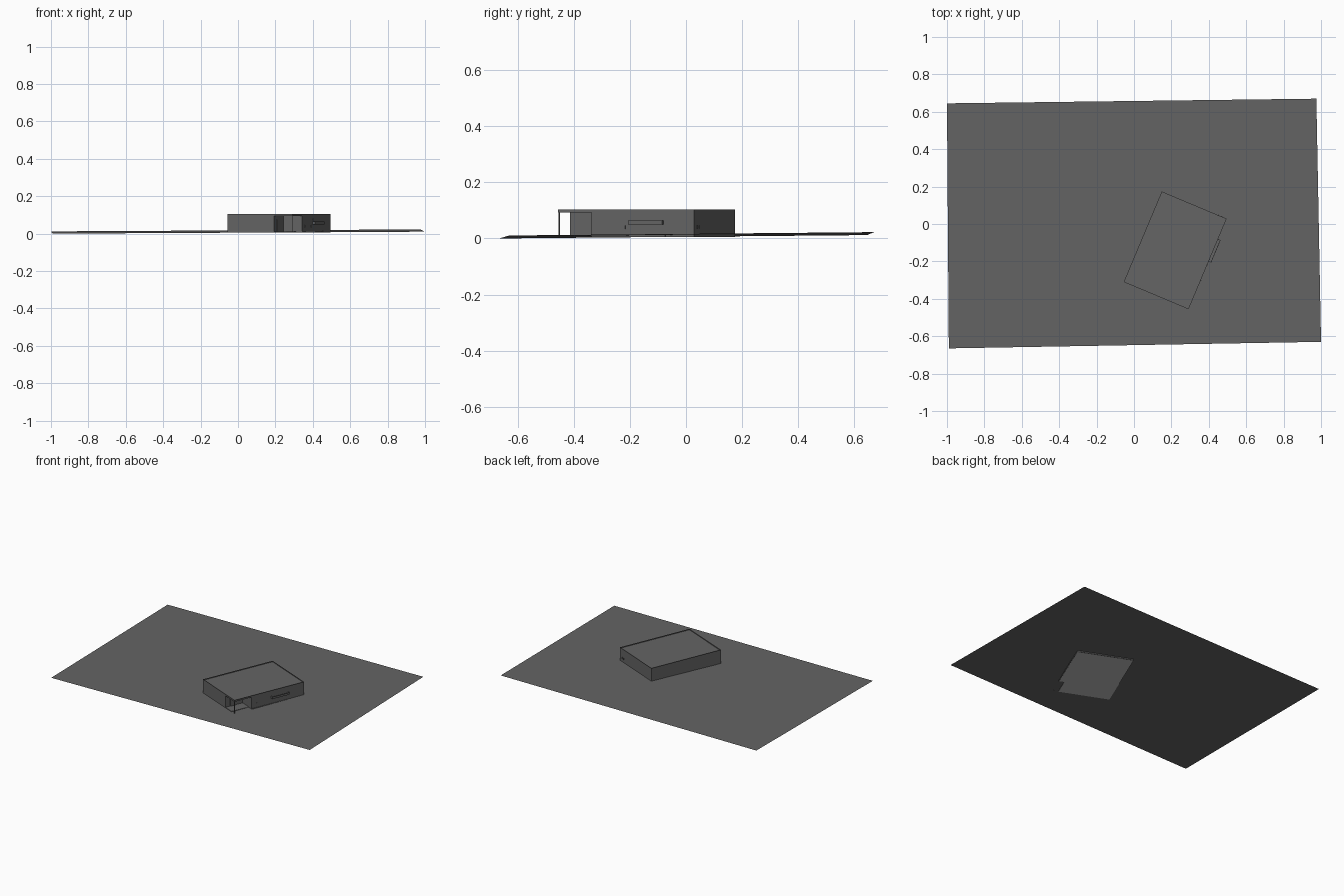
import bpy, bmesh, math
from mathutils import Matrix

if "Cube" in bpy.data.objects:
    bpy.data.objects.remove(bpy.data.objects["Cube"])


def material(name, value):
    m = bpy.data.materials.new(name)
    m.diffuse_color = (value, value, value, 1)
    m.use_nodes = True
    m.node_tree.nodes["Principled BSDF"].inputs["Base Color"].default_value = m.diffuse_color
    return m


grey = material("mid_grey", 0.128)
light = material("light_grey", 0.52)

# Local building frame: u along the short front, v along the long side
U, V = 0.376, 0.525
PLACE = Matrix.Translation((-0.055, -0.31, 0)) @ Matrix.Rotation(math.radians(-22.8), 4, 'Z')
NU, NV = 0.108, 0.13   # porch recess at the front right corner
BASE, ROOF, TOP = 0.006, 0.098, 0.104


def finish(bm, name, matrix=PLACE, mat=grey):
    me = bpy.data.meshes.new(name)
    bm.to_mesh(me)
    bm.free()
    me.materials.append(mat)
    ob = bpy.data.objects.new(name, me)
    ob.matrix_world = matrix
    bpy.context.collection.objects.link(ob)
    return ob


def box(name, u0, u1, v0, v1, z0, z1):
    bm = bmesh.new()
    bmesh.ops.create_cube(bm, size=1)
    for v in bm.verts:
        v.co = (u0 + (v.co.x + .5) * (u1 - u0),
                v0 + (v.co.y + .5) * (v1 - v0),
                z0 + (v.co.z + .5) * (z1 - z0))
    return finish(bm, name)


def sheet(name, pts, z, mat):
    bm = bmesh.new()
    bm.faces.new([bm.verts.new((x, y, z)) for x, y in reversed(pts)])
    return finish(bm, name, mat=mat)


def walls(name, pts, z0, z1):
    bm = bmesh.new()
    lo = [bm.verts.new((x, y, z0)) for x, y in pts]
    hi = [bm.verts.new((x, y, z1)) for x, y in pts]
    n = len(pts)
    for i in range(n):
        j = (i + 1) % n
        bm.faces.new((lo[i], lo[j], hi[j], hi[i]))
    return finish(bm, name)


# Gently tilted site plate, a single thin sheet
bm = bmesh.new()
corners = [(-.99, -.665, 0), (1, -.63, .0105), (.975, .67, .0225), (-1, .645, .012)]
bm.faces.new([bm.verts.new(c) for c in corners])
finish(bm, "site_plate", Matrix.Identity(4))

# Main volume with the corner cut away
walls("outer_walls", [(0, 0), (U - NU, 0), (U - NU, NV), (U, NV), (U, V), (0, V)], BASE, ROOF - .003)

# Pale floor, reaching just below the site plate
step = 0.035
sheet("floor", [(0, 0), (U - step, 0), (U - step, NV), (U, NV), (U, V), (0, V)], BASE - .0005, light)

# Porch slab, corner post and door
box("porch_slab", U - NU, U - step, 0, NV, .0065, .012)
box("corner_post", U - .005, U - .001, .001, .005, .006, .094)
box("porch_door", U - NU, U - NU + .003, .035, .085, .012, .075)

# Roof slab and thin parapet
box("roof", 0, U, 0, V, ROOF - .005, ROOF)
t = .002
for name, a in {"front_parapet": (0, U, 0, t), "back_parapet": (0, U, V - t, V),
                "left_parapet": (0, t, t, V - t), "right_parapet": (U - t, U, t, V - t)}.items():
    box(name, *a, ROOF, TOP)

# Planter tray on the long right side: base, front lip and two ends
v0, v1, d = .277, .407, .015
box("tray_base", U, U + d, v0, v1, .05, .053)
box("tray_front", U + d - .003, U + d, v0, v1, .053, .064)
for i, v in enumerate((v0, v1 - .003)):
    box(f"tray_end_{i}", U, U + d - .003, v, v + .003, .053, .064)

# Plinth strip along the right side
box("plinth", U, U + .003, NV, .415, .007, .014)

# Small fixtures on the right and back walls
for i, (v, z, h) in enumerate([(.165, .034, .012), (.255, .034, .012), (.285, .07, .012)]):
    box(f"side_fixture_{i}", U, U + .003, v, v + .005, z, z + h)
for i, u in enumerate((U - .03, U - .05)):
    box(f"back_fixture_{i}", u, u + .005, V, V + .003, .035, .047)
